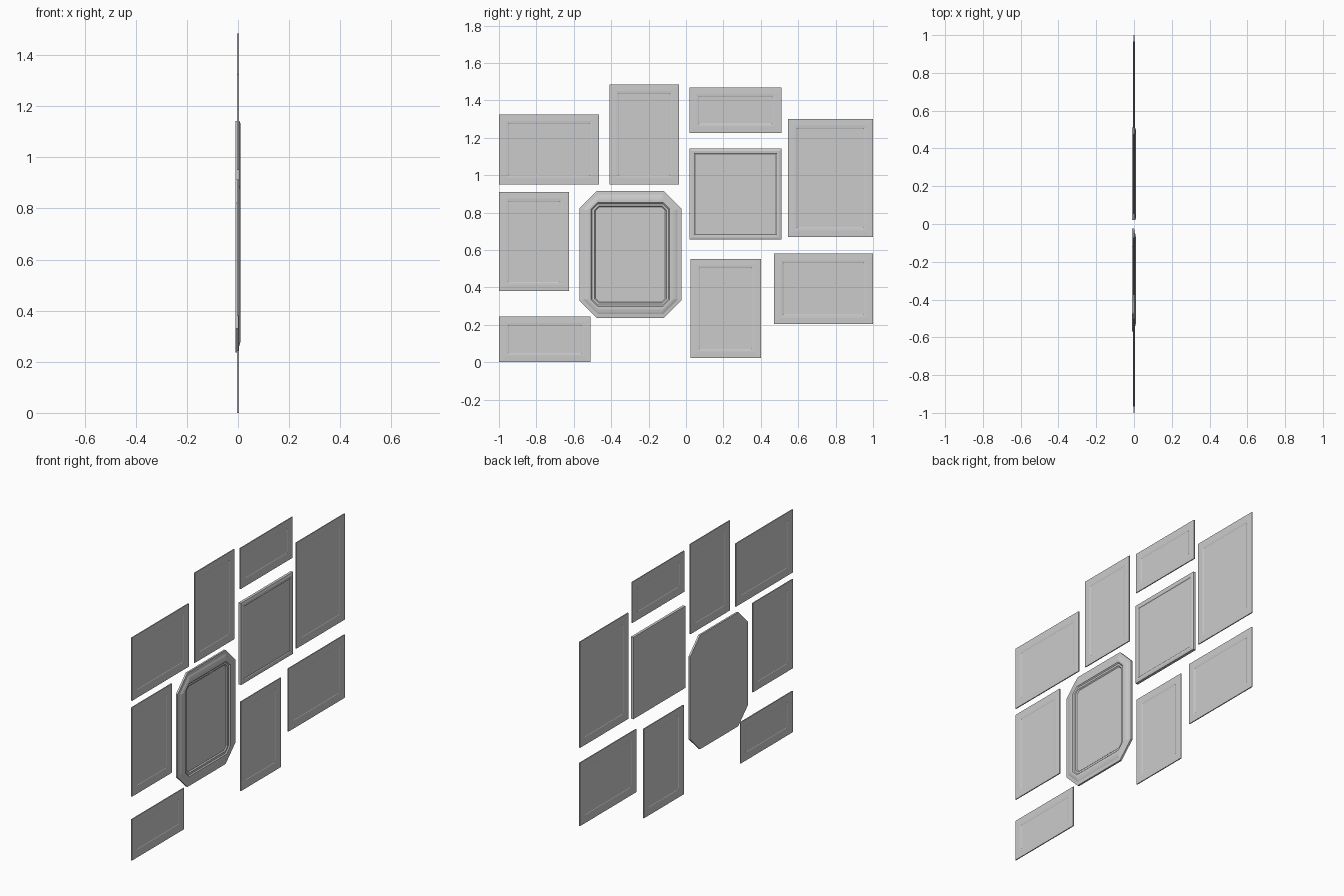
import bpy, bmesh

if "Cube" in bpy.data.objects:
    bpy.data.objects.remove(bpy.data.objects["Cube"])


def ring(bm, rect, inset, x, cut):
    """Rectangle loop in the y-z plane, with clipped corners when cut > 0."""
    y0, y1, z0, z1 = rect
    y0, y1, z0, z1 = y0 + inset, y1 - inset, z0 + inset, z1 - inset
    if cut:
        pts = [(y0 + cut, z0), (y1 - cut, z0), (y1, z0 + cut), (y1, z1 - cut),
               (y1 - cut, z1), (y0 + cut, z1), (y0, z1 - cut), (y0, z0 + cut)]
    else:
        pts = [(y0, z0), (y1, z0), (y1, z1), (y0, z1)]
    return [bm.verts.new((x, y, z)) for y, z in pts]


def frame(name, rect, profile):
    """Loft rings of (inset, x, corner cut) from back panel to front panel."""
    bm = bmesh.new()
    rings = [ring(bm, rect, *p) for p in profile]
    for a, b in zip(rings, rings[1:]):
        n = len(a)
        for i in range(n):
            j = (i + 1) % n
            bm.faces.new((a[i], a[j], b[j], b[i]))
    bm.faces.new(rings[0][::-1])
    bm.faces.new(rings[-1])
    bmesh.ops.recalc_face_normals(bm, faces=bm.faces)
    mesh = bpy.data.meshes.new(name)
    bm.to_mesh(mesh)
    bm.free()
    bpy.context.collection.objects.link(bpy.data.objects.new(name, mesh))


# Thin frames: raised rim around a recessed picture on both sides
half = [(0.05, 0.0015, 0), (0.047, 0.003, 0), (0.035, 0.004, 0), (0, 0.003, 0)]
thin = [(i, -x, c) for i, x, c in half] + half[::-1]
thin_frames = {
    "upper_left_landscape_frame": (-1, -0.465, 0.95, 1.325),
    "upper_portrait_frame": (-0.41, -0.037, 0.95, 1.485),
    "top_small_frame": (0.02, 0.51, 1.225, 1.468),
    "large_portrait_frame": (0.545, 1, 0.67, 1.30),
    "lower_right_landscape_frame": (0.47, 1, 0.205, 0.58),
    "lower_portrait_frame": (0.025, 0.40, 0.022, 0.553),
    "left_portrait_frame": (-1, -0.625, 0.38, 0.91),
    "bottom_small_frame": (-1, -0.51, 0, 0.245),
}
for name, rect in thin_frames.items():
    frame(name, rect, thin)

# Square frame: deeper box with a flat back
frame("square_frame", (0.02, 0.51, 0.655, 1.142),
      [(0, -0.01, 0), (0, 0.006, 0), (0.012, 0.01, 0),
       (0.024, 0.009, 0), (0.028, 0.006, 0)])

# Ornate frame: clipped corners, stepped moulding and inner lip
frame("clipped_corner_frame", (-0.57, -0.025, 0.237, 0.915),
      [(0, -0.01, 0.093), (0, 0.001, 0.093), (0.02, 0.003, 0.078),
       (0.03, 0.007, 0.07), (0.045, 0.01, 0.055), (0.062, 0.01, 0.035),
       (0.068, 0.004, 0.032), (0.08, 0.004, 0.022), (0.086, -0.002, 0.018)])
